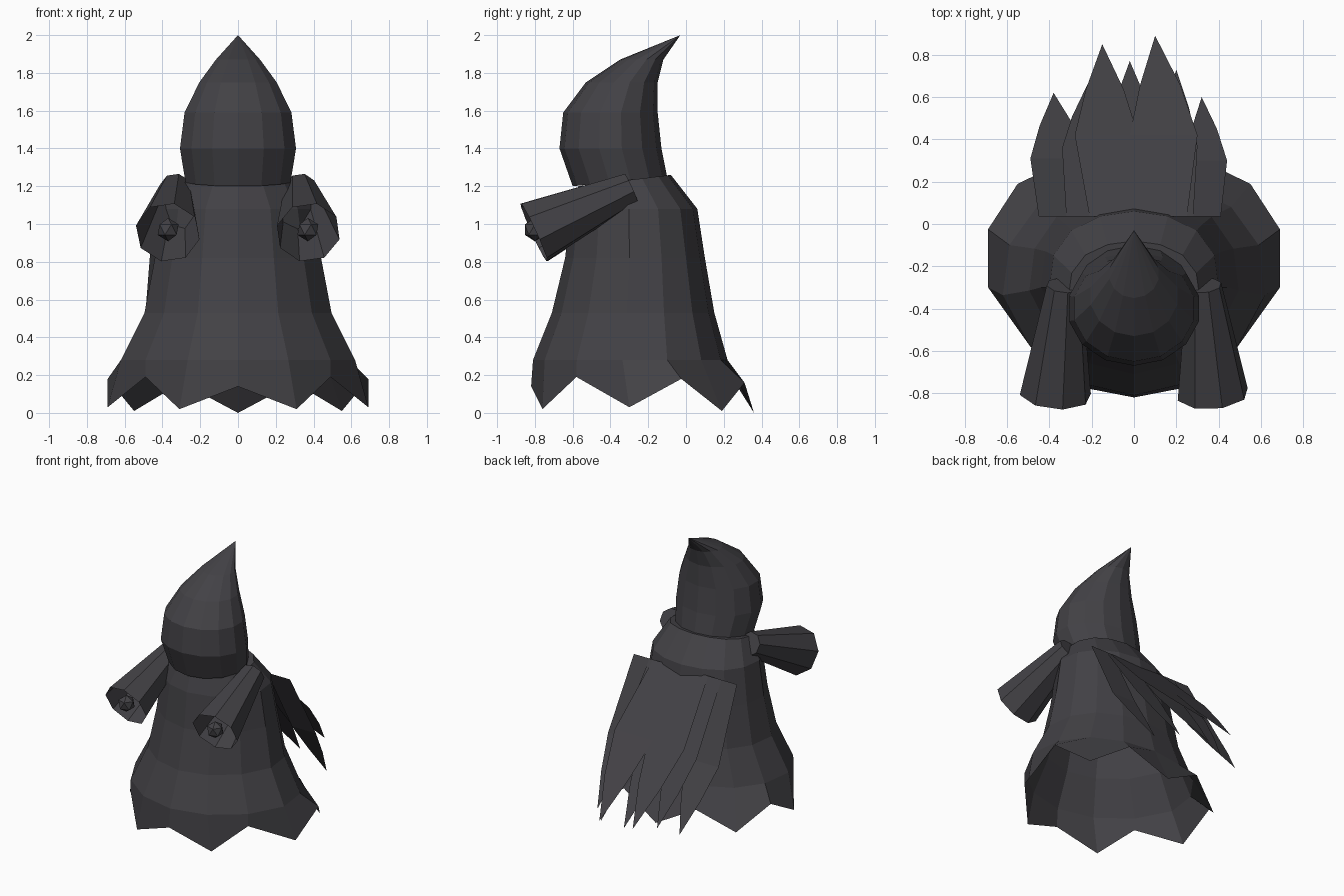
import bpy, bmesh, math
from mathutils import Vector

if "Cube" in bpy.data.objects:
    bpy.data.objects.remove(bpy.data.objects["Cube"])

cloth = bpy.data.materials.new("dark_cloth")
cloth.diffuse_color = (0.055, 0.053, 0.06, 1)
cloth.use_nodes = True
cloth.node_tree.nodes["Principled BSDF"].inputs["Base Color"].default_value = cloth.diffuse_color


def make(name, verts, faces, normals=True):
    me = bpy.data.meshes.new(name)
    me.from_pydata([tuple(v) for v in verts], [], faces)
    if normals:
        bm = bmesh.new()
        bm.from_mesh(me)
        bmesh.ops.recalc_face_normals(bm, faces=bm.faces)
        bm.to_mesh(me)
        bm.free()
    ob = bpy.data.objects.new(name, me)
    bpy.context.collection.objects.link(ob)
    me.materials.append(cloth)
    return ob


def loft(name, rings, cap_start=False, cap_end=False, tip=None):
    n = len(rings[0])
    verts = [v for r in rings for v in r]
    faces = [(k * n + i, k * n + (i + 1) % n, (k + 1) * n + (i + 1) % n, (k + 1) * n + i)
             for k in range(len(rings) - 1) for i in range(n)]
    last = (len(rings) - 1) * n
    if cap_start:
        faces.append(tuple(range(n)))
    if cap_end:
        faces.append(tuple(range(last, last + n)))
    if tip:
        verts.append(tip)
        faces += [(last + i, last + (i + 1) % n, len(verts) - 1) for i in range(n)]
    return make(name, verts, faces)


def mirrored(half):
    # front-to-back half outline -> closed ring
    return half + [(-x, y, z) for x, y, z in half[-2:0:-1]]


# shared 14-sided outline, front to back
OUT = [(0, -1), (.43, -.88), (.79, -.55), (1, -.08), (.95, .38), (.74, .73), (.4, .93), (0, 1)]


def robe_ring(w, yf, yb, zf, zb):
    return mirrored([(x * w, yf + (yb - yf) * (y + 1) / 2, zf + (zb - zf) * (y + 1) / 2)
                     for x, y in OUT])


# robe with a jagged, open hem
hem = mirrored([(0, -.82, .14), (.31, -.76, .02), (.49, -.58, .19), (.69, -.3, .03),
                (.69, -.025, .18), (.55, .19, .01), (.3, .31, .16), (0, .36, 0)])
loft("robe", [hem,
              robe_ring(.62, -.81, .22, .28, .28),
              robe_ring(.495, -.71, .15, .53, .53),
              robe_ring(.44, -.64, .10, .82, .82),
              robe_ring(.40, -.61, .06, 1.08, 1.08),
              robe_ring(.31, -.57, -.08, 1.2, 1.26)], cap_end=True)


# pointed hood
def hood_ring(w, yf, yb, zf, zb, n=14):
    c, r = (yf + yb) / 2, (yb - yf) / 2
    return [(w * math.sin(t), c - r * math.cos(t), (zf + zb) / 2 - (zf - zb) / 2 * -math.cos(t))
            for t in (2 * math.pi * i / n for i in range(n))]


loft("hood", [hood_ring(.285, -.60, -.10, 1.2, 1.25),
              hood_ring(.315, -.67, -.13, 1.4, 1.4),
              hood_ring(.29, -.65, -.15, 1.59, 1.59),
              hood_ring(.21, -.53, -.15, 1.75, 1.75),
              hood_ring(.12, -.35, -.12, 1.87, 1.87)],
     cap_start=True, tip=(0, -.03, 2))

# flared sleeves, open at the cuff, with a small hand inside
for s, side in ((1, "right"), (-1, "left")):
    a, b = Vector((s * .33, -.29, 1.19)), Vector((s * .372, -.805, .955))
    d = (b - a).normalized()
    u = d.cross(Vector((0, 0, 1))).normalized()
    v = u.cross(d)
    rings = [[p + (u * math.cos(t) + v * math.sin(t)) * r
              for t in (2 * math.pi * (i + .3) / 8 for i in range(8))]
             for p, r in ((a, .085), (b, .172))]
    loft(side + "_sleeve", rings, cap_start=True)
    bpy.ops.mesh.primitive_ico_sphere_add(subdivisions=1, radius=.062,
                                          location=(s * .37, -.8, .97))
    hand = bpy.context.object
    hand.name = side + "_hand"
    hand.data.materials.append(cloth)

# cape strips: top left/right x, widest left/right x, mid y, mid z, tip
STRIPS = [
    (-.45, -.19, -.49, -.22, .31, .53, (-.38, .62, .11)),
    (-.21, .01, -.28, .02, .42, .65, (-.15, .85, .18)),
    (-.02, .25, -.02, .30, .42, .65, (.10, .89, .19)),
    (.22, .41, .24, .44, .30, .54, (.32, .60, .11)),
    (-.14, .10, -.14, .12, .38, .60, (-.02, .77, .12)),
    (.08, .28, .10, .30, .37, .59, (.20, .73, .10)),
    (-.32, -.08, -.34, -.10, .36, .57, (-.22, .66, .13)),
]
verts, faces = [], []
for tl, tr, ml, mr, my, mz, tip in STRIPS:
    k = len(verts)
    verts += [(tl, .035, 1.04), (tr, .035, 1.04), (mr, my, mz), (ml, my, mz)]
    # tapering lower part with shoulders just above the tip
    low = Vector((0, my, mz)).lerp(Vector((0, tip[1], tip[2])), .5)
    verts += [(mr * .6 + tip[0] * .4, low.y, low.z), (ml * .6 + tip[0] * .4, low.y, low.z), tip]
    faces += [(k, k + 1, k + 2, k + 3), (k + 3, k + 2, k + 4, k + 5), (k + 5, k + 4, k + 6)]
make("cape", verts, faces)
